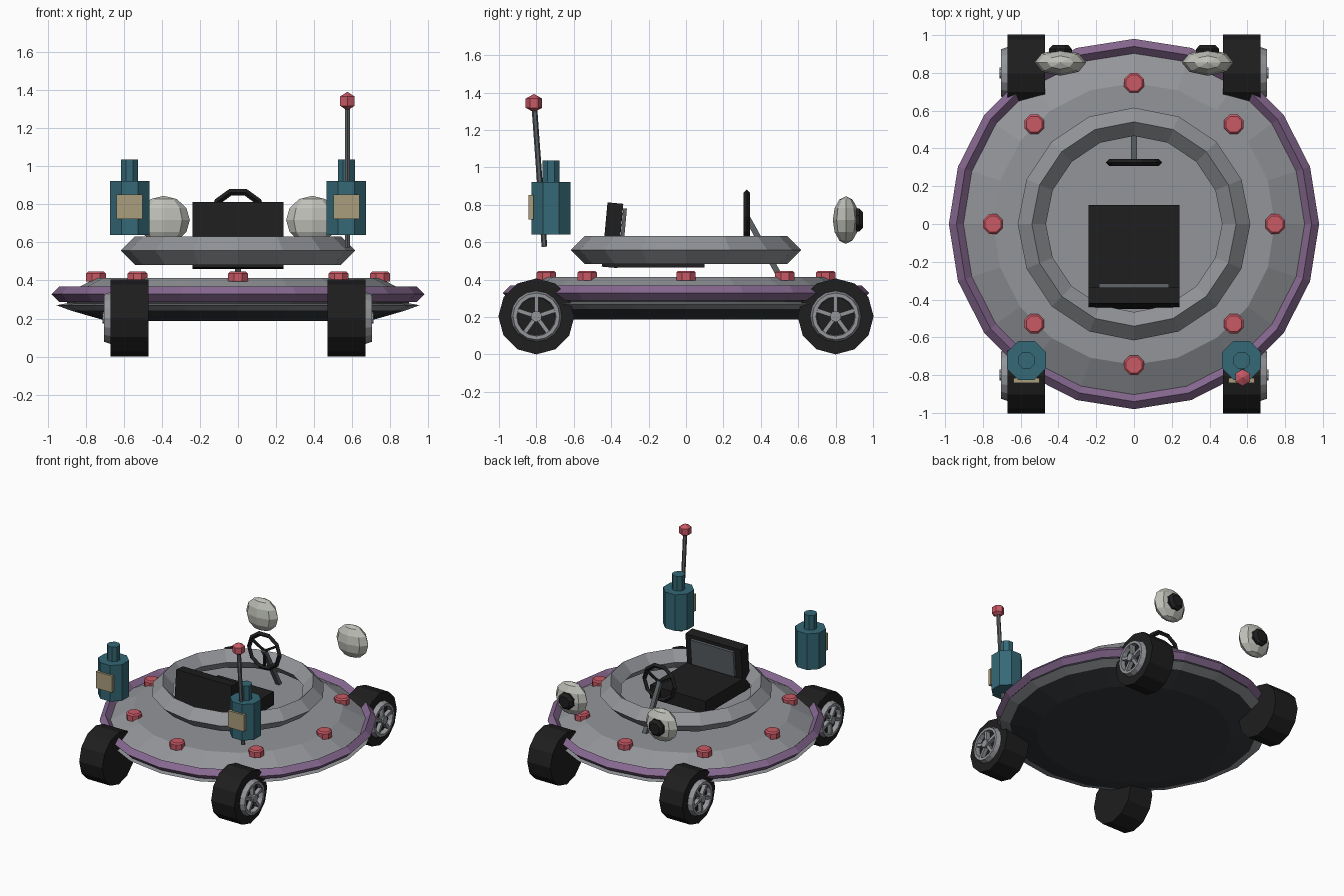
import bpy, bmesh, math
from mathutils import Vector, Matrix

if "Cube" in bpy.data.objects:
    bpy.data.objects.remove(bpy.data.objects["Cube"])


def material(name, rgb):
    m = bpy.data.materials.new(name)
    m.diffuse_color = (*rgb, 1)
    m.use_nodes = True
    m.node_tree.nodes["Principled BSDF"].inputs["Base Color"].default_value = m.diffuse_color
    return m


GREY = material("hull grey", (0.29, 0.30, 0.32))
SLATE = material("dark slate", (0.035, 0.04, 0.045))
PURPLE = material("purple", (0.24, 0.14, 0.28))
BLACK = material("black", (0.013, 0.013, 0.014))
RED = material("soft red", (0.58, 0.10, 0.13))
TEAL = material("teal", (0.035, 0.14, 0.18))
CREAM = material("cream", (0.40, 0.34, 0.20))
WHITE = material("off white", (0.52, 0.53, 0.48))
STEEL = material("dark steel", (0.11, 0.12, 0.13))


def finish(bm, name, mats, matrix=None):
    if matrix is not None:
        bm.transform(matrix)
    bmesh.ops.recalc_face_normals(bm, faces=bm.faces)
    me = bpy.data.meshes.new(name)
    bm.to_mesh(me)
    bm.free()
    for m in mats if isinstance(mats, list) else [mats]:
        me.materials.append(m)
    ob = bpy.data.objects.new(name, me)
    bpy.context.collection.objects.link(ob)
    return ob


def lathe(name, profile, sides, mats, matrix=None, closed=False, turn=0.0, rule=None):
    """Spin (radius, height) points about z; closed joins the profile ends, else they are capped."""
    bm = bmesh.new()
    rings = []
    for r, z in profile:
        angles = [turn + 2 * math.pi * i / sides for i in range(sides)]
        rings.append([bm.verts.new((r * math.cos(a), r * math.sin(a), z)) for a in angles])
    pairs = list(zip(rings, rings[1:]))
    if closed:
        pairs.append((rings[-1], rings[0]))
    for k, (a, b) in enumerate(pairs):
        for i in range(sides):
            j = (i + 1) % sides
            f = bm.faces.new((a[i], a[j], b[j], b[i]))
            f.material_index = rule(k) if rule else 0
    if not closed:
        bm.faces.new(rings[0]).material_index = rule(-1) if rule else 0
        bm.faces.new(rings[-1])
    return finish(bm, name, mats, matrix)


def box(name, size, centre, mat, tilt=0.0):
    bm = bmesh.new()
    bmesh.ops.create_cube(bm, size=1)
    m = Matrix.Translation(centre) @ Matrix.Rotation(tilt, 4, 'X') @ Matrix.Diagonal((*size, 1))
    return finish(bm, name, mat, m)


def rod(name, start, end, radius, sides, mat):
    a, b = Vector(start), Vector(end)
    m = Matrix.Translation(a) @ (b - a).to_track_quat('Z', 'Y').to_matrix().to_4x4()
    return lathe(name, [(radius, 0), (radius, (b - a).length)], sides, mat, m, turn=math.pi / sides)


def ball(name, segments, rings, scale, centre, mat):
    bm = bmesh.new()
    bmesh.ops.create_uvsphere(bm, u_segments=segments, v_segments=rings, radius=1)
    return finish(bm, name, mat, Matrix.Translation(centre) @ Matrix.Diagonal((*scale, 1)))


def diamond(r, z, d):
    return [(r + d, z), (r, z + d), (r - d, z), (r, z - d)]


T = Matrix.Translation
up = math.pi / 2

# Saucer hull: dark belly, grey lower lip, dark recess, grey upper deck
hull = [(0.69, 0.187), (0.88, 0.242), (0.955, 0.27), (0.90, 0.28), (0.90, 0.30),
        (0.92, 0.322), (0.745, 0.413)]
lathe("saucer_hull", hull, 20, [GREY, SLATE], turn=up,
      rule=lambda k: 1 if k in (-1, 0, 3, 4) else 0)
lathe("rim_band", diamond(0.94, 0.328, 0.04), 20, PURPLE, closed=True, turn=up)
lathe("cockpit_ring", diamond(0.541, 0.557, 0.075), 16, GREY, closed=True, turn=up)

# Deck lights
for i in range(8):
    a = i * math.pi / 4
    lathe("deck_light", [(0.056, 0.395), (0.056, 0.437), (0.045, 0.447)], 8, RED,
          T((0.747 * math.cos(a), 0.747 * math.sin(a), 0)), turn=math.pi / 8)

# Wheels with five-spoked hubs on the outer side
for sx in (-1, 1):
    for sy in (-1, 1):
        m = T((sx * 0.57, sy * 0.8, 0.203)) @ Matrix.Rotation(sx * up, 4, 'Y')
        lathe("tyre", [(0.203, -0.1), (0.203, 0.1)], 12, BLACK, m)
        lathe("wheel_rim", [(0.138, 0.095), (0.125, 0.135), (0.105, 0.135), (0.10, 0.095)],
              16, GREY, m, closed=True)
        lathe("hub_cap", [(0.03, 0.095), (0.03, 0.142)], 10, GREY, m)
        for i in range(5):
            bm = bmesh.new()
            bmesh.ops.create_cube(bm, size=1)
            spoke = (m @ Matrix.Rotation(math.pi + i * 2 * math.pi / 5, 4, 'Z')
                     @ T((0.062, 0, 0.115)) @ Matrix.Diagonal((0.1, 0.022, 0.03, 1)))
            finish(bm, "wheel_spoke", GREY, spoke)

# Seat
box("seat_cushion", (0.48, 0.49, 0.105), (0, -0.145, 0.518), BLACK)
box("seat_back", (0.48, 0.085, 0.345), (0, -0.393, 0.637), BLACK, -0.09)
box("seat_back_pad", (0.37, 0.02, 0.2), (0, -0.335, 0.68), STEEL, -0.09)

# Steering wheel and column
lathe("steering_wheel", diamond(0.132, 0, 0.018), 10, BLACK,
      T((0, 0.325, 0.738)) @ Matrix.Rotation(up, 4, 'X'), closed=True, turn=math.pi / 10 + up)
for a in (up, up + 2.1, up - 2.1):
    rod("steering_spoke", (0, 0.325, 0.738),
        (0.13 * math.cos(a), 0.325, 0.738 - 0.13 * math.sin(a)), 0.011, 4, BLACK)
rod("steering_column", (0, 0.32, 0.745), (0, 0.505, 0.41), 0.022, 4, STEEL)

for s in (-1, 1):
    # Rear canisters with label plates
    lathe("canister", [(0.112, 0.64), (0.112, 0.922), (0.048, 0.922), (0.048, 1.036)], 8, TEAL,
          T((s * 0.57, -0.722, 0)), turn=math.pi / 8)
    box("canister_label", (0.138, 0.025, 0.13), (s * 0.57, -0.829, 0.787), CREAM)
    # Headlamps with dark lenses
    ball("headlamp", 8, 6, (0.137, 0.07, 0.127), (s * 0.39, 0.855, 0.718), WHITE)
    lathe("headlamp_lens", [(0.066, 0), (0.066, 0.03), (0.045, 0.05)], 8, BLACK,
          T((s * 0.39, 0.897, 0.718)) @ Matrix.Rotation(-up, 4, 'X'), turn=math.pi / 8)

# Antenna
rod("antenna_pole", (0.575, -0.757, 0.575), (0.575, -0.812, 1.34), 0.015, 6, STEEL)
ball("antenna_tip", 6, 3, (0.051, 0.051, 0.049), (0.575, -0.813, 1.343), RED)
